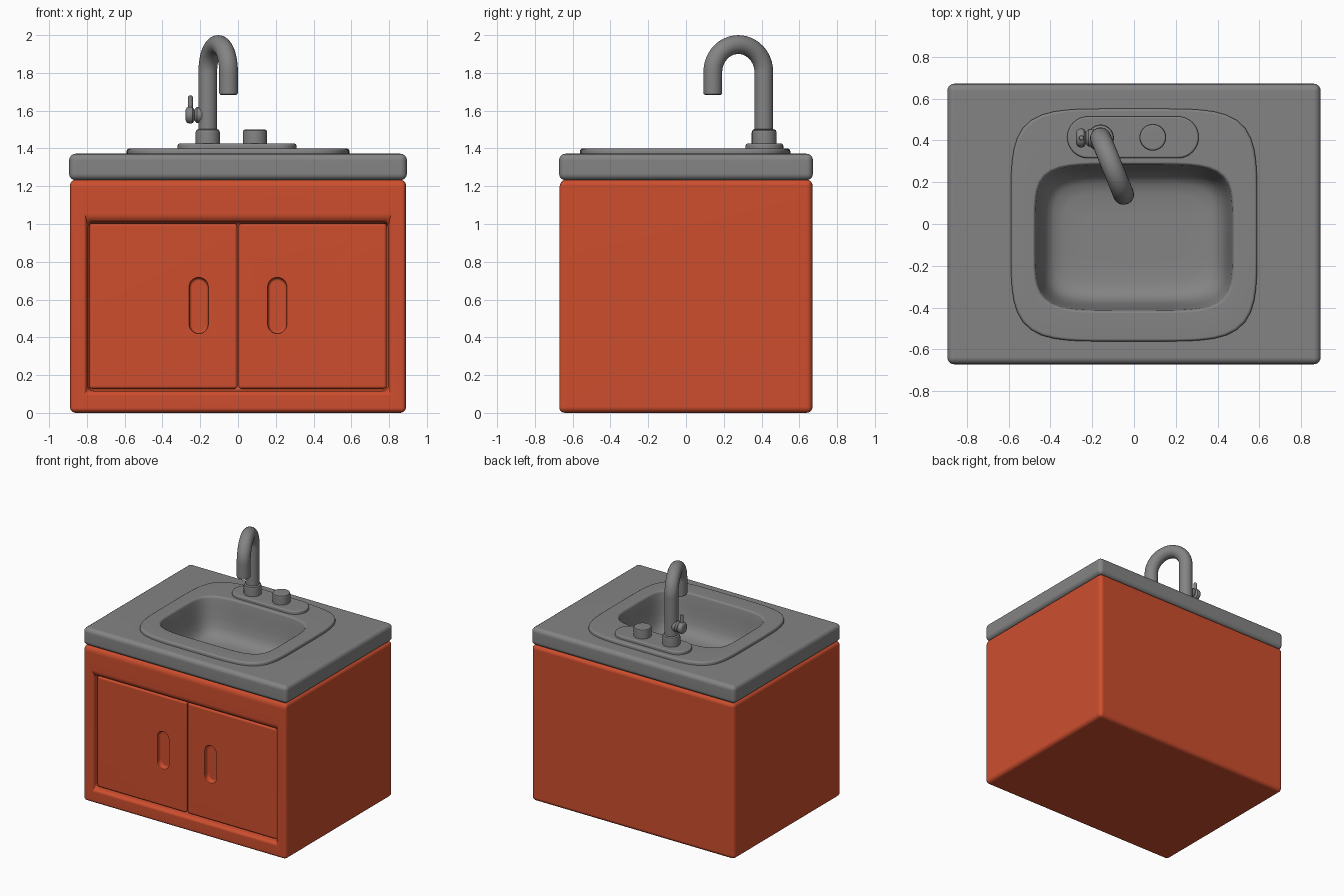
import bpy, bmesh, math
from mathutils import Vector, Matrix

if "Cube" in bpy.data.objects:
    bpy.data.objects.remove(bpy.data.objects["Cube"])


def material(name, rgb):
    m = bpy.data.materials.new(name)
    m.diffuse_color = (*rgb, 1)
    m.use_nodes = True
    m.node_tree.nodes["Principled BSDF"].inputs["Base Color"].default_value = m.diffuse_color
    return m


ORANGE = material("orange_paint", (0.61, 0.076, 0.027))
GREY = material("grey_metal", (0.23, 0.23, 0.23))


def make(name, bm, mat):
    bmesh.ops.recalc_face_normals(bm, faces=bm.faces)
    me = bpy.data.meshes.new(name)
    bm.to_mesh(me)
    bm.free()
    me.materials.append(mat)
    ob = bpy.data.objects.new(name, me)
    bpy.context.collection.objects.link(ob)
    return ob


def finish(ob, angle=40):
    # bake the modifiers, then shade smooth with sharp edges kept
    dg = bpy.context.evaluated_depsgraph_get()
    me = bpy.data.meshes.new_from_object(ob.evaluated_get(dg))
    ob.modifiers.clear()
    ob.data = me
    bpy.ops.object.select_all(action='DESELECT')
    ob.select_set(True)
    bpy.context.view_layer.objects.active = ob
    bpy.ops.object.shade_smooth_by_angle(angle=math.radians(angle))
    w = ob.modifiers.new("weighted", 'WEIGHTED_NORMAL')
    w.keep_sharp = True


def box_bm(lo, hi):
    bm = bmesh.new()
    bmesh.ops.create_cube(bm, size=1)
    lo, hi = Vector(lo), Vector(hi)
    for v in bm.verts:
        v.co = Vector([(lo[i] + hi[i]) / 2 + v.co[i] * (hi[i] - lo[i]) for i in range(3)])
    return bm


def bevel(ob, width, seg=4):
    m = ob.modifiers.new("bevel", 'BEVEL')
    m.width, m.segments, m.limit_method = width, seg, 'ANGLE'


def cut(ob, cutter):
    m = ob.modifiers.new("cut", 'BOOLEAN')
    m.operation, m.object, m.solver = 'DIFFERENCE', cutter, 'EXACT'
    cutter.hide_render = True
    cutter.hide_set(True)


def loft(name, rings, mat, cap_start=True, cap_end=True):
    bm = bmesh.new()
    vs = [[bm.verts.new(p) for p in r] for r in rings]
    n = len(vs[0])
    for a, b in zip(vs, vs[1:]):
        for i in range(n):
            bm.faces.new((a[i], a[(i + 1) % n], b[(i + 1) % n], b[i]))
    if cap_start:
        bm.faces.new(vs[0][::-1])
    if cap_end:
        bm.faces.new(vs[-1])
    return make(name, bm, mat)


def squircle(cy, a, b, z, e=5.0, n=80):
    pts = []
    for i in range(n):
        t = 2 * math.pi * (i + 0.5) / n
        c, s = math.cos(t), math.sin(t)
        k = (abs(c) ** e + abs(s) ** e) ** (-1 / e)
        pts.append((a * c * k, cy + b * s * k, z))
    return pts


def stadium(half_w, r, n=16):
    # long side along the first axis
    pts = []
    for side in (1, -1):
        for i in range(n + 1):
            t = -math.pi / 2 + math.pi * i / n
            pts.append((side * ((half_w - r) + r * math.cos(t)), side * r * math.sin(t)))
    return pts


def lathe(name, profile, matrix, n=32):
    # profile of (radius, height) turned around the local z axis
    rings = [[matrix @ Vector((r * math.cos(2 * math.pi * i / n), r * math.sin(2 * math.pi * i / n), h))
              for i in range(n)] for r, h in profile]
    ob = loft(name, rings, GREY)
    finish(ob)
    return ob


# Hidden cutter that opens the counter and cabinet for the basin
hole = loft("basin_cutter", [squircle(-0.05, 0.52, 0.41, z) for z in (1.03, 1.6)], GREY)

# Cabinet with a front recess for the doors
bm = box_bm((-0.89, -0.67, 0), (0.89, 0.67, 1.235))
front = min(bm.faces, key=lambda f: f.calc_center_median().y)
bmesh.ops.inset_individual(bm, faces=[front], thickness=0.05)
for v in front.verts:
    v.co.x = math.copysign(0.797, v.co.x)
    v.co.z = 0.117 if v.co.z < 0.6 else 1.01
inner = bmesh.ops.extrude_discrete_faces(bm, faces=[front])['faces'][0]
bmesh.ops.translate(bm, verts=inner.verts, vec=(0, 0.08, 0))
bmesh.ops.remove_doubles(bm, verts=bm.verts, dist=1e-5)
cabinet = make("cabinet", bm, ORANGE)
bevel(cabinet, 0.032)
cut(cabinet, hole)
finish(cabinet)

# Two doors with sunken finger slots
for side, label in ((-1, "left"), (1, "right")):
    xs = sorted((side * 0.003, side * 0.787))
    yf = -0.645
    door = make(label + "_door", box_bm((xs[0], yf, 0.127), (xs[1], -0.58, 1.003)), ORANGE)
    bevel(door, 0.016, 3)
    steps = [(0.02, -0.01), (0.008, 0.0), (0.002, 0.004), (0, 0.012), (0, 0.028), (-0.006, 0.036), (-0.014, 0.04)]
    slot = loft(label + "_slot_cutter",
                [[(side * 0.208 + v, yf + dy, 0.568 + u) for u, v in stadium(0.147 + g, 0.049 + g)]
                 for g, dy in steps], ORANGE)
    cut(door, slot)
    finish(door)

# Countertop slab
counter = make("countertop", box_bm((-0.894, -0.672, 1.232), (0.894, 0.672, 1.372)), GREY)
bevel(counter, 0.034)
cut(counter, hole)
finish(counter)

# Sink: raised rim flowing into a tapered basin
rim = [(0.59, 1.36), (0.59, 1.385), (0.587, 1.394), (0.578, 1.4)]
sink_rings = [squircle(-0.005, a, a - 0.033, z) for a, z in rim]
basin = [(0.0, 1.4), (0.008, 1.396), (0.014, 1.385), (0.024, 1.32), (0.036, 1.24), (0.05, 1.18),
         (0.07, 1.14), (0.1, 1.115), (0.15, 1.1), (0.25, 1.096)]
sink_rings += [squircle(-0.065, 0.485 - d, 0.362 - d, z) for d, z in basin]
finish(loft("sink", sink_rings, GREY, cap_start=False), 50)

# Tap mounting plate
plate = [(0, 1.39), (0, 1.416), (0.003, 1.422), (0.01, 1.426)]
finish(loft("tap_plate", [[(-0.005 + u, 0.415 + v, z) for u, v in stadium(0.315 - d, 0.1 - d)]
                          for d, z in plate], GREY), 50)

# Tap collar and round knob
TX, TY = -0.16, 0.412
lathe("tap_collar", [(0.064, 1.42), (0.064, 1.485), (0.06, 1.497), (0.05, 1.503)], Matrix.Translation((TX, TY, 0)))
lathe("knob", [(0.064, 1.42), (0.064, 1.487), (0.061, 1.496), (0.052, 1.501)], Matrix.Translation((0.09, 0.415, 0)))

# Gooseneck spout swept along an upright arch
d = Vector((0.11, -0.27, 0))
R = d.length / 2
d.normalize()
start, up, n_axis = Vector((TX, TY, 0)), Vector((0, 0, 1)), d.cross(Vector((0, 0, 1)))
path = [(0, 1.48, 0)]
path += [(R - R * math.cos(t), 1.804 + R * math.sin(t), t) for t in [math.pi * i / 24 for i in range(25)]]
path += [(2 * R, 1.695, math.pi), (2 * R, 1.688, math.pi), (2 * R, 1.684, math.pi)]
radii = [0.05] * (len(path) - 2) + [0.048, 0.042]
rings = []
for (h, z, t), r in zip(path, radii):
    c = start + d * h + up * z
    out = -d * math.cos(t) + up * math.sin(t)
    rings.append([c + r * (out * math.cos(a) + n_axis * math.sin(a))
                  for a in [2 * math.pi * i / 24 for i in range(24)]])
finish(loft("spout", rings, GREY), 50)

# Side valve with a small upright lever
side_m = Matrix.Translation((TX, TY, 1.577)) @ Matrix.Rotation(-math.pi / 2, 4, 'Y')
lathe("valve", [(0.04, 0.02), (0.042, 0.058), (0.034, 0.066), (0.028, 0.07), (0.034, 0.074), (0.043, 0.08),
                (0.045, 0.09), (0.045, 0.1), (0.04, 0.111), (0.028, 0.118)], side_m, 24)
lathe("lever", [(0.013, 1.58), (0.013, 1.672), (0.01, 1.678), (0.005, 1.68)],
      Matrix.Translation((-0.252, TY, 0)), 16)
